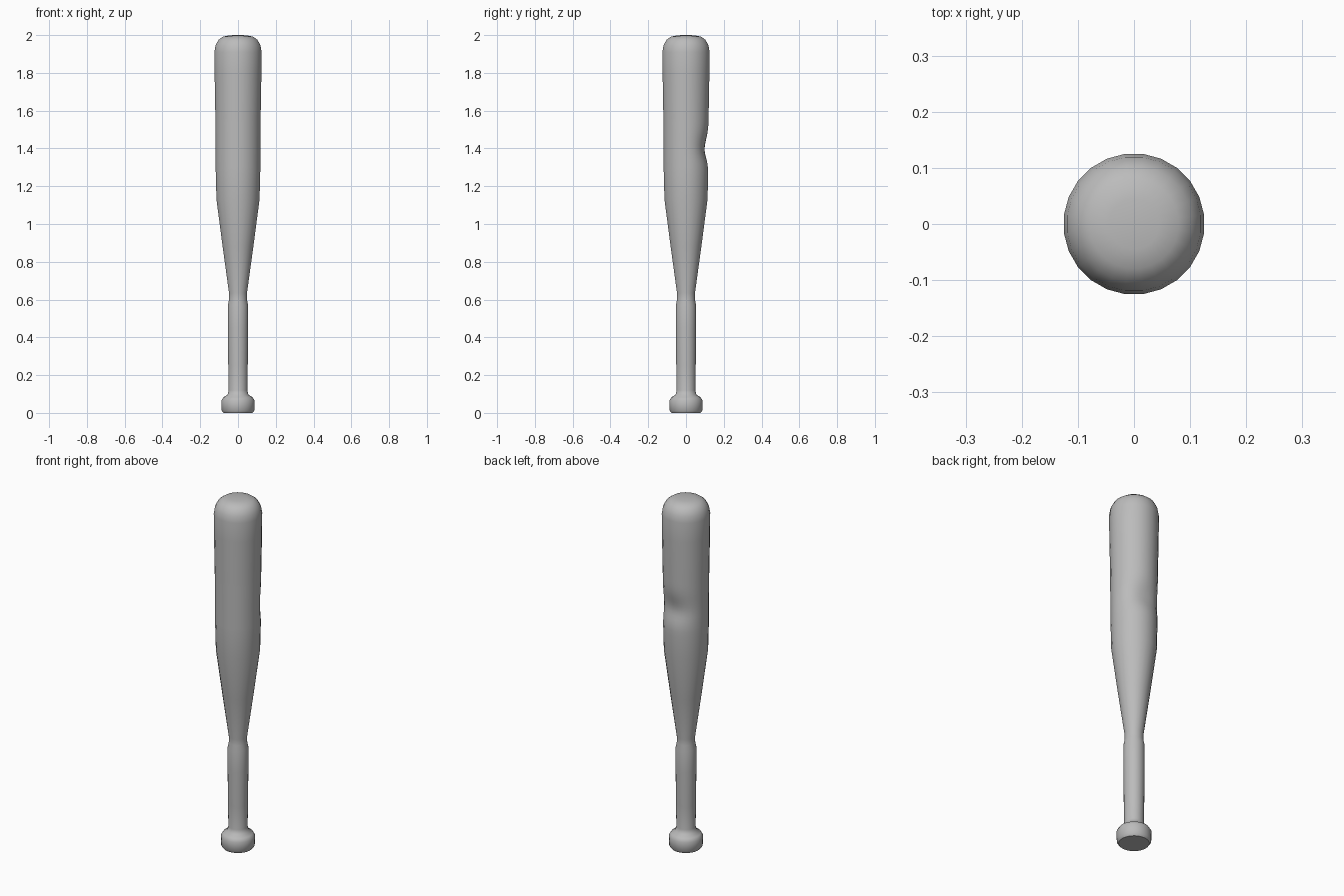
import bpy, bmesh, math

cube = bpy.data.objects.get("Cube")
if cube:
    bpy.data.objects.remove(cube, do_unlink=True)

SIDES = 24

# Outline of the bat as (radius, height), from knob to tip
profile = [
    (0.0, 0.0), (0.078, 0.0), (0.087, 0.012), (0.089, 0.065), (0.078, 0.083),
    (0.056, 0.096), (0.05, 0.12), (0.052, 0.25), (0.054, 0.45), (0.054, 0.57),
    (0.048, 0.60), (0.048, 0.635), (0.082, 0.88), (0.115, 1.13), (0.118, 1.25),
]
# Closely spaced rings where the barrel is dented
profile += [(0.119 + 0.00012 * i, 1.28 + 0.02 * i) for i in range(15)]
profile += [
    (0.125, 1.8), (0.126, 1.91), (0.12, 1.945), (0.104, 1.975),
    (0.08, 1.992), (0.045, 1.999), (0.0, 2.0),
]


def dent_depth(angle, z):
    """Smooth hollow on the back of the barrel."""
    turn = (angle - math.radians(85) + math.pi) % math.tau - math.pi
    rise = (z - 1.395) / (0.055 if z > 1.395 else 0.045)
    across = turn / math.radians(32)
    return 0.022 * math.exp(-0.5 * (rise * rise + across * across))


# Turned bat body
bm = bmesh.new()
start = math.pi / SIDES
verts = [bm.verts.new((r * math.cos(start), r * math.sin(start), z)) for r, z in profile]
edges = [bm.edges.new(pair) for pair in zip(verts, verts[1:])]
bmesh.ops.spin(bm, geom=verts + edges, cent=(0, 0, 0), axis=(0, 0, 1),
               angle=math.tau, steps=SIDES, use_merge=False, use_duplicate=False)
bmesh.ops.remove_doubles(bm, verts=bm.verts[:], dist=0.0005)

# Dent
for v in bm.verts:
    radius = math.hypot(v.co.x, v.co.y)
    if 1.2 < v.co.z < 1.7:
        scale = 1 - dent_depth(math.atan2(v.co.y, v.co.x), v.co.z) / radius
        v.co.x *= scale
        v.co.y *= scale

bmesh.ops.recalc_face_normals(bm, faces=bm.faces[:])
mesh = bpy.data.meshes.new("bat")
bm.to_mesh(mesh)
bm.free()
bat = bpy.data.objects.new("bat", mesh)
bpy.context.collection.objects.link(bat)

# Plain grey material
grey = bpy.data.materials.new("grey")
grey.use_nodes = True
colour = (0.5, 0.5, 0.5, 1)
grey.diffuse_color = colour
grey.node_tree.nodes["Principled BSDF"].inputs["Base Color"].default_value = colour
mesh.materials.append(grey)

# Smooth shading
bpy.ops.object.select_all(action="DESELECT")
bat.select_set(True)
bpy.context.view_layer.objects.active = bat
bpy.ops.object.shade_smooth_by_angle(angle=math.radians(50))
